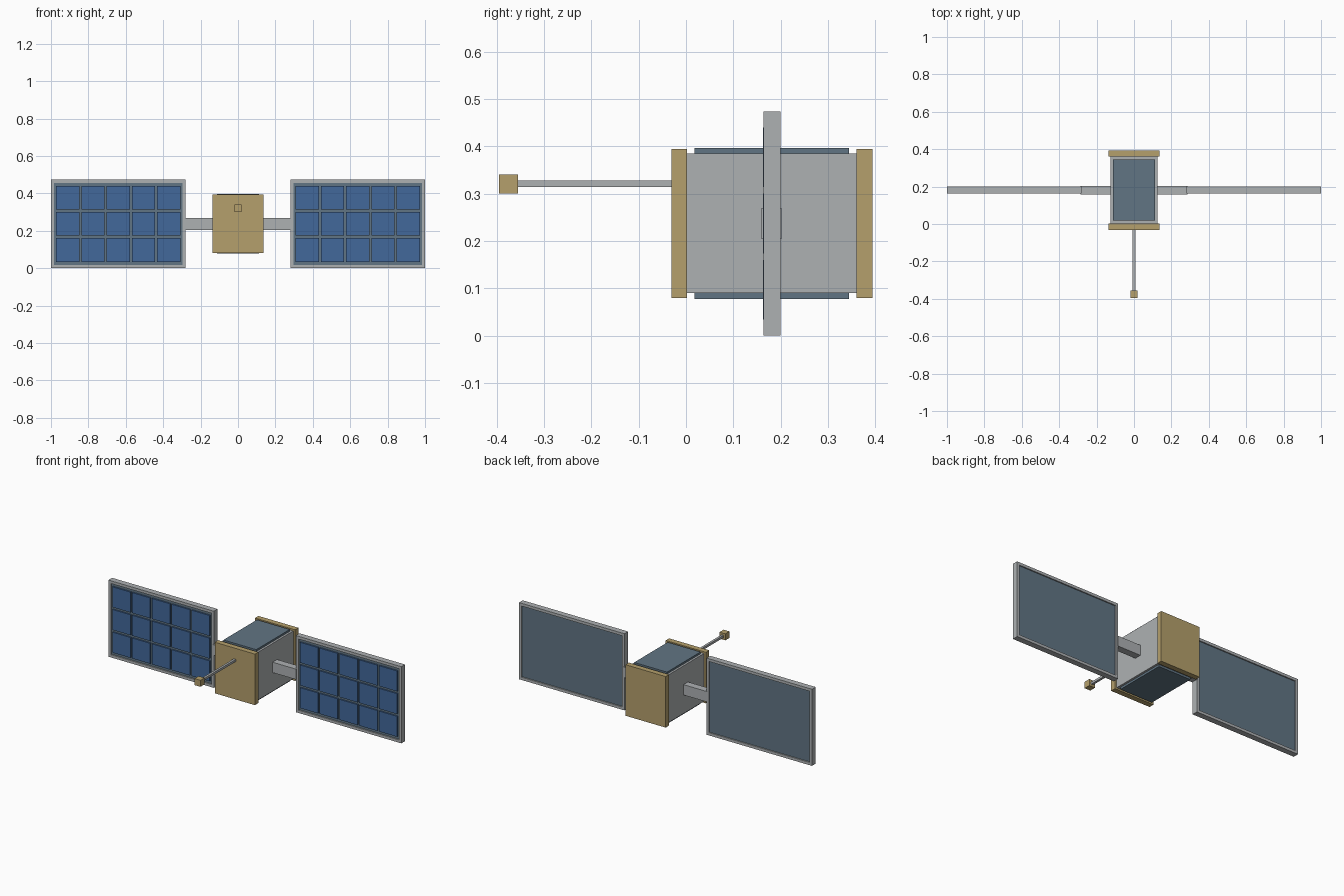
import bpy
import bmesh
from mathutils import Matrix, Vector

default = bpy.data.objects.get("Cube")
if default:
    bpy.data.objects.remove(default, do_unlink=True)


def material(name, r, g, b):
    m = bpy.data.materials.new(name)
    m.use_nodes = True
    m.diffuse_color = (r, g, b, 1)
    m.node_tree.nodes["Principled BSDF"].inputs["Base Color"].default_value = (r, g, b, 1)
    return m


silver = material("silver", 0.42, 0.44, 0.45)
gold = material("gold foil", 0.46, 0.35, 0.15)
blue = material("solar blue", 0.055, 0.14, 0.325)
slate = material("slate", 0.12, 0.178, 0.23)


def boxes(name, mat, *extents):
    """One object made of boxes, each given as (x range, y range, z range)."""
    bm = bmesh.new()
    for ranges in extents:
        low, high = (Vector(corner) for corner in zip(*ranges))
        place = Matrix.Translation((low + high) / 2) @ Matrix.Diagonal((*(high - low), 1))
        bmesh.ops.create_cube(bm, size=1, matrix=place)
    mesh = bpy.data.meshes.new(name)
    bm.to_mesh(mesh)
    bm.free()
    mesh.materials.append(mat)
    obj = bpy.data.objects.new(name, mesh)
    bpy.context.collection.objects.link(obj)
    return obj


def sym(half, centre=0):
    return (centre - half, centre + half)


MID_Z = 0.237

# Body with gold end plates and slate top and bottom panels
boxes("body", silver, (sym(0.125), (0, 0.363), (0.09, 0.385)))
boxes("front_plate", gold, (sym(0.137), (-0.031, 0.002), (0.08, 0.395)))
boxes("back_plate", gold, (sym(0.137), (0.361, 0.394), (0.08, 0.395)))
boxes("top_panel", slate, (sym(0.112), (0.018, 0.345), (0.38, 0.397)))
boxes("bottom_panel", slate, (sym(0.112), (0.018, 0.345), (0.077, 0.095)))

# Front boom with its sensor tip
boxes("boom", silver, (sym(0.007), (-0.36, -0.03), sym(0.007, 0.321)))
boxes("boom_tip", gold, (sym(0.02), (-0.395, -0.355), sym(0.02, 0.321)))

# Solar wings: arm, frame, recessed backing and a grid of cells
for side, sign in (("left", 1), ("right", -1)):
    centre = sign * 0.64
    half_w, half_h, rim = 0.36, 0.2365, 0.017
    depth = (0.164, 0.2)

    arm_x = sorted((sign * 0.12, sign * 0.285))
    boxes(side + "_arm", silver, (arm_x, (0.159, 0.203), sym(0.032, MID_Z)))

    rails = [(sym(half_w, centre), depth, sym(rim / 2, MID_Z + s * (half_h - rim / 2)))
             for s in (-1, 1)]
    posts = [(sym(rim / 2, centre + s * (half_w - rim / 2)), depth, sym(half_h - rim, MID_Z))
             for s in (-1, 1)]
    boxes(side + "_panel_frame", silver, *rails, *posts)

    boxes(side + "_panel_backing", slate,
          (sym(half_w - rim, centre), (0.171, 0.193), sym(half_h - rim, MID_Z)))

    cells = [(sym(0.062, centre + col * 0.135), (0.1625, 0.172), sym(0.063, MID_Z + row * 0.14))
             for col in range(-2, 3) for row in (-1, 0, 1)]
    boxes(side + "_solar_cells", blue, *cells)
